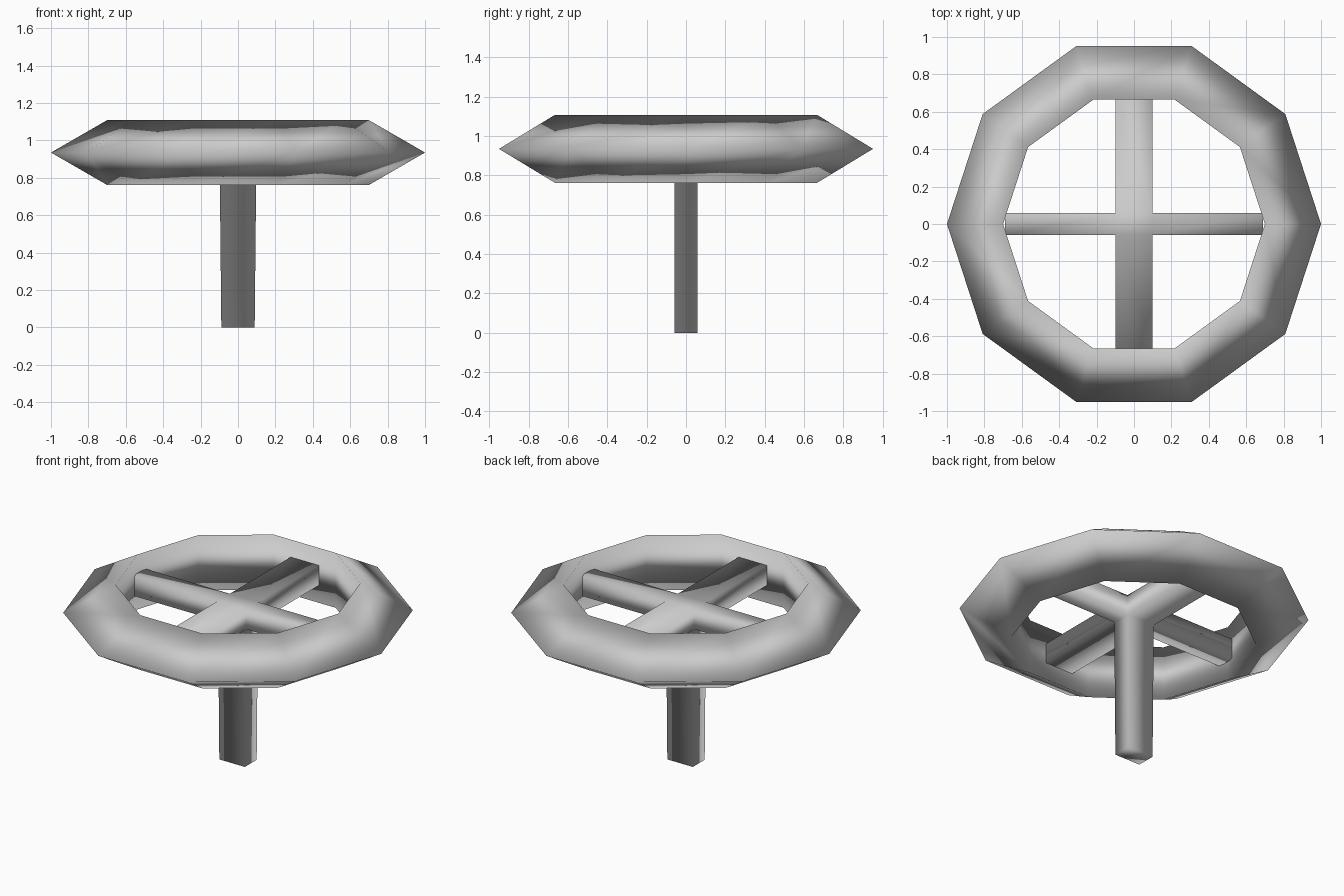
import bpy, bmesh
from mathutils import Vector

default = bpy.data.objects.get("Cube")
if default:
    bpy.data.objects.remove(default, do_unlink=True)

HUB_Z = 0.935

# Plain grey material shared by every part
grey = bpy.data.materials.new("plain_grey")
grey.use_nodes = True
colour = (0.6, 0.6, 0.6, 1)
grey.diffuse_color = colour
grey.node_tree.nodes["Principled BSDF"].inputs["Base Color"].default_value = colour


def finish(obj, name):
    obj.name = name
    obj.data.name = name
    obj.data.materials.append(grey)
    for poly in obj.data.polygons:
        poly.use_smooth = True


# Rim: ten-sided ring with a triangular section
bpy.ops.mesh.primitive_torus_add(major_segments=10, minor_segments=3,
                                 major_radius=0.8, minor_radius=0.2,
                                 location=(0, 0, HUB_Z))
finish(bpy.context.object, "wheel_rim")

# Spokes and column: a small block with five faces drawn out
bm = bmesh.new()
bmesh.ops.create_cube(bm, size=1)
bmesh.ops.scale(bm, vec=(0.196, 0.118, 0.126), verts=bm.verts)
reaches = [((1, 0, 0), 0.69), ((-1, 0, 0), 0.69),
           ((0, 1, 0), 0.666), ((0, -1, 0), 0.666),
           ((0, 0, -1), HUB_Z)]
bm.normal_update()
sides = [(next(f for f in bm.faces if f.normal.dot(Vector(d)) > 0.9), Vector(d), r)
         for d, r in reaches]
for face, direction, reach in sides:
    end = bmesh.ops.extrude_discrete_faces(bm, faces=[face])["faces"][0]
    for v in end.verts:
        v.co += direction * (reach - v.co.dot(direction))
        if direction.z < 0:
            v.co.x *= 0.91  # the column narrows slightly
bmesh.ops.remove_doubles(bm, verts=bm.verts, dist=0.0001)
bmesh.ops.recalc_face_normals(bm, faces=bm.faces)
mesh = bpy.data.meshes.new("spokes_and_column")
bm.to_mesh(mesh)
bm.free()
cross = bpy.data.objects.new("spokes_and_column", mesh)
cross.location.z = HUB_Z
bpy.context.collection.objects.link(cross)
finish(cross, "spokes_and_column")
